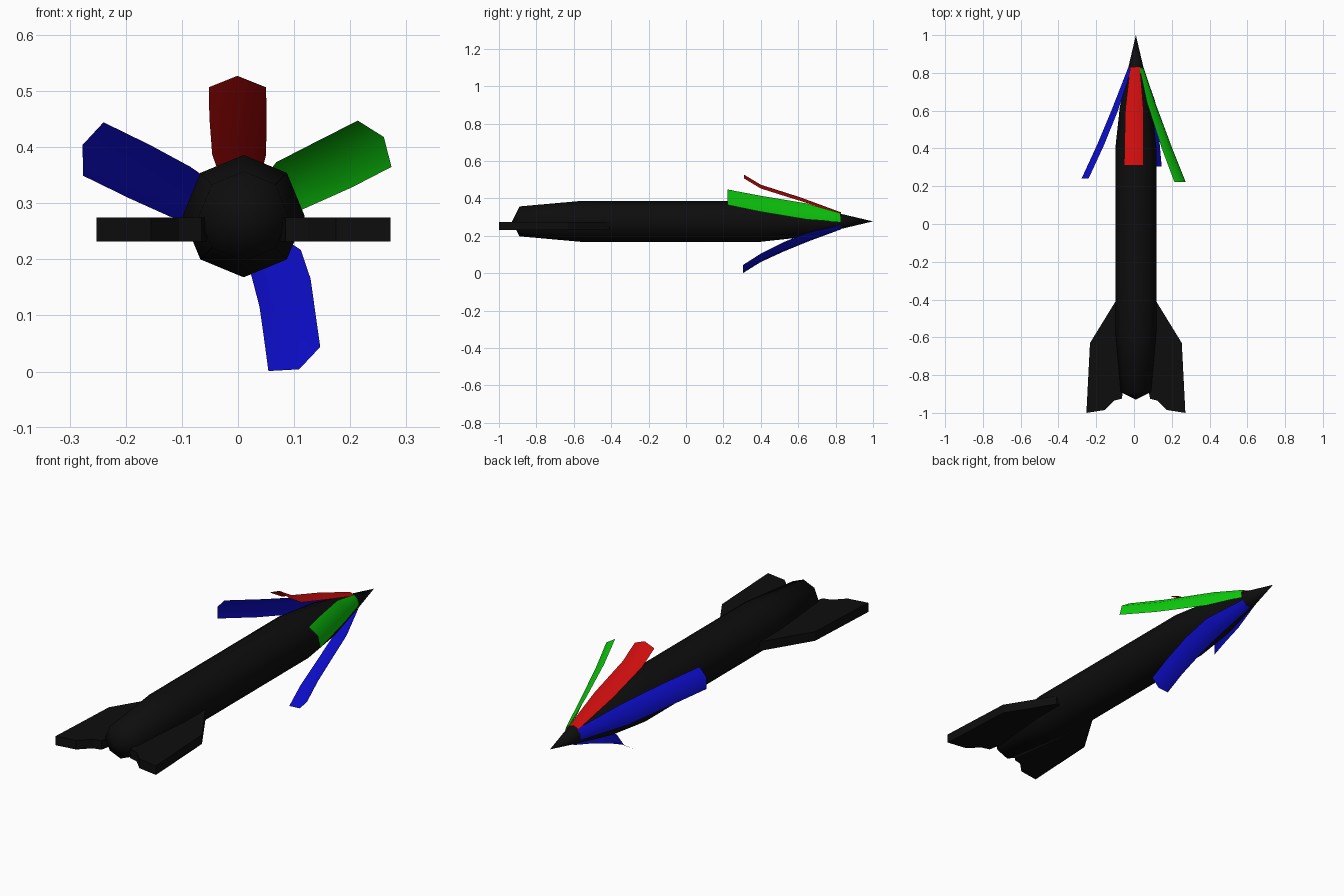
import bpy, bmesh, math
from mathutils import Vector

if "Cube" in bpy.data.objects:
    bpy.data.objects.remove(bpy.data.objects["Cube"])

CX, CZ = 0.01, 0.277      # rocket axis


def material(name, rgb):
    m = bpy.data.materials.new(name)
    m.diffuse_color = (*rgb, 1)
    m.use_nodes = True
    m.node_tree.nodes["Principled BSDF"].inputs["Base Color"].default_value = m.diffuse_color
    return m


LO, HI = 0.004, 0.604
BLACK = material("black", (LO, LO, LO))
RED = material("red", (HI, LO, LO))
GREEN = material("green", (LO, HI, LO))
BLUE = material("blue", (LO, LO, HI))


def finish(name, bm, mat, angle=None):
    bmesh.ops.recalc_face_normals(bm, faces=bm.faces)
    mesh = bpy.data.meshes.new(name)
    bm.to_mesh(mesh)
    bm.free()
    ob = bpy.data.objects.new(name, mesh)
    bpy.context.collection.objects.link(ob)
    mesh.materials.append(mat)
    if angle:
        bpy.ops.object.select_all(action='DESELECT')
        ob.select_set(True)
        bpy.context.view_layer.objects.active = ob
        bpy.ops.object.shade_smooth_by_angle(angle=math.radians(angle))
    return ob


def rocket_body(profile, sides=8):
    bm = bmesh.new()
    rings = []
    for y, r in profile:
        rings.append([bm.verts.new((CX + r * math.cos(i * math.tau / sides), y,
                                    CZ + r * math.sin(i * math.tau / sides)))
                      for i in range(sides)])
    for a, b in zip(rings, rings[1:]):
        for i in range(sides):
            j = (i + 1) % sides
            bm.faces.new((a[i], a[j], b[j], b[i]))
    bmesh.ops.remove_doubles(bm, verts=bm.verts, dist=1e-5)
    finish("rocket_body", bm, BLACK, 80)


def tail_fin(name, side, outline, z0, z1):
    bm = bmesh.new()
    face = bm.faces.new([bm.verts.new((CX + side * x, y, z0)) for x, y in outline])
    top = bmesh.ops.extrude_face_region(bm, geom=[face])["geom"]
    bmesh.ops.translate(bm, vec=(0, 0, z1 - z0),
                        verts=[v for v in top if isinstance(v, bmesh.types.BMVert)])
    finish(name, bm, BLACK)


def streamer(name, mat, ridge, widths, facings):
    """Creased thin strip: ridge points, half widths, outward angles in degrees."""
    bm = bmesh.new()
    rows = []
    for p, w, facing in zip(ridge, widths, facings):
        a = math.radians(facing)
        out = Vector((math.cos(a), 0, math.sin(a)))
        across = Vector((-math.sin(a), 0, math.cos(a)))
        p = Vector(p)
        base = p - out * w * 0.4
        rows.append([bm.verts.new(q) for q in (base - across * w, p, base + across * w)])
    for r, s in zip(rows, rows[1:]):
        for i in range(2):
            bm.faces.new((r[i], r[i + 1], s[i + 1], s[i]))
    finish(name, bm, mat, 60)


# Eight-sided body from tail to nose tip
rocket_body([(-0.93, 0), (-0.89, 0.08), (-0.565, 0.109), (-0.41, 0.109), (0.4, 0.109),
             (0.62, 0.085), (0.83, 0.04), (1.0, 0)])

# Pair of tail fins
FIN = [(0.06, -0.41), (0.108, -0.41), (0.243, -0.63), (0.262, -1.0), (0.165, -0.985),
       (0.115, -0.935), (0.075, -0.925), (0.065, -0.87)]
for name, side in (("left_fin", -1), ("right_fin", 1)):
    tail_fin(name, side, FIN, 0.232, 0.275)

# Four streamers peeling back from the nose
W = [0.051, 0.051, 0.048, 0.026]
streamer("top_streamer", RED,
         [(-0.001, 0.31, 0.527), (0, 0.4, 0.473), (0.002, 0.61, 0.406), (0.006, 0.83, 0.325)],
         W, [90] * 4)
streamer("right_streamer", GREEN,
         [(0.26, 0.223, 0.418), (0.192, 0.40, 0.382), (0.107, 0.645, 0.339),
          (0.05, 0.825, 0.302)], W, [36, 33, 27, 25])
streamer("left_streamer", BLUE,
         [(-0.277, 0.242, 0.404), (-0.195, 0.42, 0.364), (-0.12, 0.6, 0.327),
          (-0.03, 0.83, 0.293)], W, [159] * 4)
streamer("bottom_streamer", BLUE,
         [(0.109, 0.305, 0.004), (0.101, 0.4, 0.064), (0.094, 0.52, 0.122),
          (0.078, 0.65, 0.175), (0.03, 0.83, 0.238)],
         [0.051, 0.051, 0.052, 0.05, 0.026], [-65, -64, -61, -61, -62])
